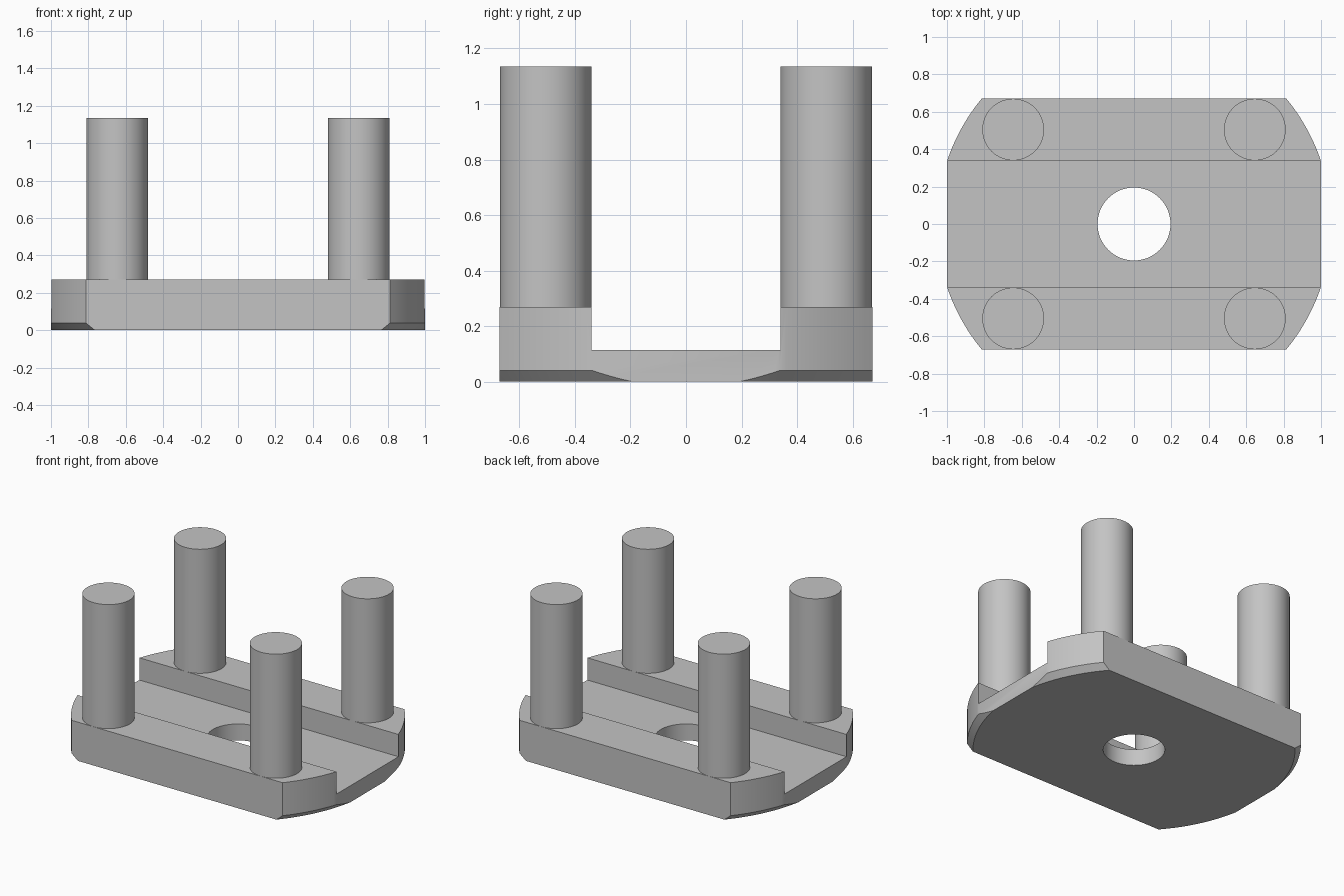
import bpy
import bmesh
from math import radians
from mathutils import Matrix, Vector

if "Cube" in bpy.data.objects:
    bpy.data.objects.remove(bpy.data.objects["Cube"], do_unlink=True)

# Main dimensions
LENGTH, WIDTH, HEIGHT = 2.0, 1.342, 0.27
DISC_R, CHAMFER = 1.055, 0.037
CHANNEL_Z, CHANNEL_W = 0.115, 0.68
HOLE_R = 0.195
PIN_R, PIN_TOP, PIN_X, PIN_Y = 0.165, 1.135, 0.646, 0.505

grey = bpy.data.materials.new("plain grey")
grey.use_nodes = True
colour = (0.55, 0.55, 0.55, 1.0)
grey.diffuse_color = colour
grey.node_tree.nodes["Principled BSDF"].inputs["Base Color"].default_value = colour


def make_object(name, bm):
    bmesh.ops.recalc_face_normals(bm, faces=bm.faces)
    mesh = bpy.data.meshes.new(name)
    bm.to_mesh(mesh)
    bm.free()
    mesh.materials.append(grey)
    obj = bpy.data.objects.new(name, mesh)
    bpy.context.collection.objects.link(obj)
    return obj


def box(name, size, centre):
    bm = bmesh.new()
    bmesh.ops.create_cube(bm, size=1, matrix=Matrix.Translation(centre) @ Matrix.Diagonal((*size, 1)))
    return make_object(name, bm)


def turned(name, profile, sides, x=0, y=0):
    """Solid of revolution from a (radius, height) profile, capped at both ends."""
    bm = bmesh.new()
    radius, z = profile[0]
    ring = bmesh.ops.create_circle(bm, segments=sides, radius=radius,
                                   matrix=Matrix.Translation((x, y, z)))["verts"]
    bottom = bm.faces.new(ring)
    edges = list(bottom.edges)
    for next_r, next_z in profile[1:]:
        new = bmesh.ops.extrude_edge_only(bm, edges=edges)["geom"]
        verts = [g for g in new if isinstance(g, bmesh.types.BMVert)]
        edges = [g for g in new if isinstance(g, bmesh.types.BMEdge)]
        for v in verts:
            flat = Vector((v.co.x - x, v.co.y - y)) * (next_r / radius)
            v.co = (x + flat.x, y + flat.y, next_z)
        radius, z = next_r, next_z
    bmesh.ops.contextual_create(bm, geom=edges)
    return make_object(name, bm)


def combine(obj, cutter, operation):
    """Apply a boolean and discard the cutter."""
    cutter.hide_render = True
    mod = obj.modifiers.new("cut", "BOOLEAN")
    mod.operation, mod.solver, mod.object = operation, "EXACT", cutter
    bpy.context.view_layer.update()
    graph = bpy.context.evaluated_depsgraph_get()
    mesh = bpy.data.meshes.new_from_object(obj.evaluated_get(graph))
    obj.modifiers.clear()
    obj.data = mesh
    bpy.data.objects.remove(cutter, do_unlink=True)


def smooth(obj):
    bpy.ops.object.select_all(action="DESELECT")
    obj.select_set(True)
    bpy.context.view_layer.objects.active = obj
    bpy.ops.object.shade_smooth_by_angle(angle=radians(30))


# Base plate: chamfered disc trimmed to straight sides
base = turned("base_plate", [(DISC_R - CHAMFER, 0), (DISC_R, 0.04), (DISC_R, HEIGHT)], 144)
combine(base, box("trim", (LENGTH, WIDTH, 1), (0, 0, 0)), "INTERSECT")

# Channel along the length and the central through hole
combine(base, box("channel", (3, CHANNEL_W, 1), (0, 0, CHANNEL_Z + 0.5)), "DIFFERENCE")
combine(base, turned("bore", [(HOLE_R, -1), (HOLE_R, 1)], 64), "DIFFERENCE")
base.data.materials.clear()
base.data.materials.append(grey)
smooth(base)

# Four upright pins
for side, sx in (("left", 1), ("right", -1)):
    for end, sy in (("front", -1), ("back", 1)):
        smooth(turned(f"{end}_{side}_pin", [(PIN_R, HEIGHT - 0.005), (PIN_R, PIN_TOP)],
                      64, sx * PIN_X, sy * PIN_Y))
